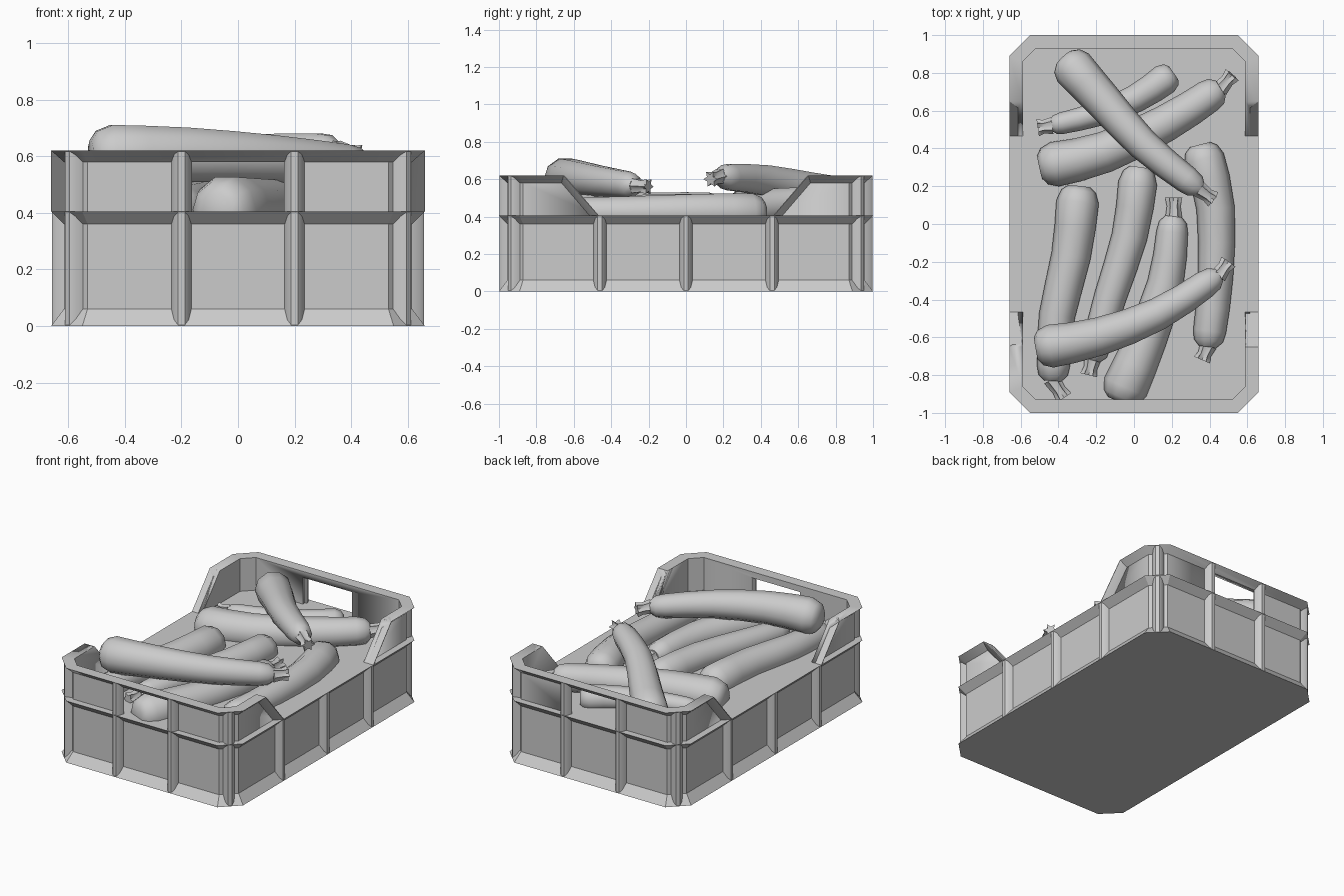
import bpy, bmesh, math
from mathutils import Vector

if "Cube" in bpy.data.objects:
    bpy.data.objects.remove(bpy.data.objects["Cube"], do_unlink=True)

GREY = (0.6, 0.6, 0.6, 1)
mat = bpy.data.materials.new("plain grey")
mat.use_nodes = True
mat.diffuse_color = GREY
mat.node_tree.nodes["Principled BSDF"].inputs["Base Color"].default_value = GREY

HX, HY, CH = 0.66, 1.0, 0.11      # crate half sizes and corner chamfer
MID, TOP = 0.405, 0.62            # heights of the two rims
RECESS, WALL = 0.045, 0.072       # depth of wall panels and of the inner face


def finish(bm, name, angle=30):
    bmesh.ops.recalc_face_normals(bm, faces=bm.faces)
    mesh = bpy.data.meshes.new(name)
    bm.to_mesh(mesh)
    bm.free()
    ob = bpy.data.objects.new(name, mesh)
    bpy.context.collection.objects.link(ob)
    mesh.materials.append(mat)
    bpy.ops.object.select_all(action='DESELECT')
    ob.select_set(True)
    bpy.context.view_layer.objects.active = ob
    bpy.ops.object.shade_smooth_by_angle(angle=math.radians(angle))
    return ob


def loft(bm, rings, caps=True, closed=False):
    """Skin a list of equal-length rings of points."""
    loops = [[bm.verts.new(p) for p in ring] for ring in rings]
    pairs = list(zip(loops, loops[1:]))
    if closed:
        pairs.append((loops[-1], loops[0]))
    for a, b in pairs:
        n = len(a)
        for i in range(n):
            bm.faces.new((a[i], a[(i + 1) % n], b[(i + 1) % n], b[i]))
    if caps and not closed:
        bm.faces.new(loops[0])
        bm.faces.new(loops[-1])


def outline(inset, z):
    """Chamfered rectangle, inset evenly from the outer rim."""
    x, y = HX - inset, HY - inset
    c = CH - inset * (2 - math.sqrt(2))
    quarter = [(x, y - c), (x - c, y)]
    pts = quarter + [(-a, b) for a, b in reversed(quarter)]
    pts += [(-a, -b) for a, b in pts]
    return [Vector((a, b, z)) for a, b in pts]


def cut(ob, size_rings, name):
    bm = bmesh.new()
    loft(bm, size_rings)
    cutter = finish(bm, name)
    cutter.hide_render = True
    mod = ob.modifiers.new(name, 'BOOLEAN')
    mod.operation, mod.solver, mod.object = 'DIFFERENCE', 'EXACT', cutter
    bpy.context.view_layer.objects.active = ob
    bpy.ops.object.modifier_apply(modifier=name)
    bpy.data.objects.remove(cutter, do_unlink=True)


# Lower crate: solid tray with flared foot and flared rim
bm = bmesh.new()
loft(bm, [outline(0, 0), outline(RECESS, 0.06), outline(RECESS, 0.36), outline(0, MID)])
finish(bm, "crate_base")

# Upper crate wall: ring with flared rim, sides cut away by a wedge
bm = bmesh.new()
loft(bm, [outline(WALL, MID), outline(RECESS, MID), outline(RECESS, 0.58),
          outline(0, TOP), outline(WALL, TOP)], closed=True)
upper = finish(bm, "crate_upper_wall")
SLOPE = (0.65 - 0.465) / (TOP - MID)
lo, hi = MID - 0.1, TOP + 0.1
ylo, yhi = 0.465 - 0.1 * SLOPE, 0.65 + 0.1 * SLOPE
wedge = [(-ylo, lo), (ylo, lo), (yhi, hi), (-yhi, hi)]
cut(upper, [[(x, y, z) for y, z in wedge] for x in (-1, 1)], "side_cutter")
hole = [(-0.178, MID - 0.1), (0.178, MID - 0.1), (0.178, 0.58), (-0.178, 0.58)]
cut(upper, [[(x, y, z) for x, z in hole] for y in (-2, 2)], "window_cutter")

# Sloping edge strips, tapering back to the recessed wall
bm = bmesh.new()
for sx in (-1, 1):
    for sy in (-1, 1):
        def strip(x, w):
            pts = [(0.465, MID), (0.465 + w, MID), (0.65 + w, TOP), (0.65, TOP)]
            return [(sx * x, sy * y, z) for y, z in pts]
        loft(bm, [strip(HX - WALL, 0.06), strip(HX - RECESS, 0.05), strip(HX, 0.005)])
finish(bm, "slope_strips")


# Ribs: rounded uprights clipped between the flares
def rib(bm, pos, out, z0, z1):
    out = Vector(out).normalized()
    side = Vector((-out.y, out.x, 0))
    pos = Vector(pos)
    prof = [(-0.037, -0.05), (-0.026, -0.017), (-0.012, -0.003),
            (0.012, -0.003), (0.026, -0.017), (0.037, -0.05)]
    loft(bm, [[pos + side * s + out * d + Vector((0, 0, z)) for s, d in prof]
              for z in (z0, z1)])


bm = bmesh.new()
corner = (HX - CH / 2, HY - CH / 2)
for z0, z1 in ((0.003, MID - 0.003), (MID, TOP - 0.003)):
    for s in (-1, 1):
        for x in (-0.2, 0.2):
            rib(bm, (x, s * HY, 0), (0, s, 0), z0, z1)
        for t in (-1, 1):
            rib(bm, (s * corner[0], t * corner[1], 0), (s, t, 0), z0, z1)
        if z0 < 0.1:
            for y in (-0.46, 0, 0.46):
                rib(bm, (s * HX, y, 0), (s, 0, 0), z0, z1)
finish(bm, "crate_ribs", 35)


# Vegetables: bent tapered bodies with a star-ended stalk
def spline(pts, t):
    """Catmull-Rom point at t in 0..1 through pts."""
    ext = [2 * pts[0] - pts[1]] + pts + [2 * pts[-1] - pts[-2]]
    f = t * (len(pts) - 1)
    i = min(int(f), len(pts) - 2)
    u = f - i
    a, b, c, d = ext[i:i + 4]
    return 0.5 * (2 * b + (c - a) * u + (2 * a - 5 * b + 4 * c - d) * u ** 2
                  + (3 * b - a - 3 * c + d) * u ** 3)


def circle(centre, direction, radii):
    d = direction.normalized()
    u = d.cross(Vector((0, 0, 1))).normalized()
    v = u.cross(d)
    n = len(radii)
    return [centre + (u * math.cos(2 * math.pi * i / n) + v * math.sin(2 * math.pi * i / n)) * r
            for i, r in enumerate(radii)]


def courgette(name, r0, r1, path, tip):
    pts = [Vector(p) for p in path]
    tip = Vector(tip)
    steps = [(0, 0.5), (0.025, 0.8), (0.08, 1), (0.2, 1), (0.35, 1), (0.5, 1),
             (0.65, 1), (0.8, 1), (0.92, 1), (0.97, 0.9), (1, 0.55)]
    rings = []
    for t, k in steps:
        aim = spline(pts, min(t + 0.02, 1)) - spline(pts, max(t - 0.02, 0))
        rings.append(circle(spline(pts, t), aim, [k * (r0 + (r1 - r0) * t)] * 10))
    bm = bmesh.new()
    loft(bm, rings)
    neck = pts[-1]
    aim = tip - neck
    loft(bm, [circle(neck - aim * 0.1, aim, [0.045, 0.034] * 6),
              circle(neck + aim * 0.55, aim, [0.036, 0.025] * 6),
              circle(tip, aim, [0.046, 0.024] * 6)])
    finish(bm, name, 40)


courgette("courgette_back_top", 0.115, 0.07,
          [(-0.37, 0.88, 0.49), (-0.17, 0.66, 0.54), (0.06, 0.41, 0.595), (0.35, 0.18, 0.615)],
          (0.42, 0.13, 0.6))
courgette("courgette_front_top", 0.118, 0.07,
          [(-0.52, -0.66, 0.6), (-0.2, -0.6, 0.605), (0.14, -0.47, 0.59), (0.45, -0.27, 0.565)],
          (0.5, -0.2, 0.56))
courgette("courgette_back_wide", 0.122, 0.085,
          [(-0.5, 0.3, 0.43), (-0.17, 0.375, 0.44), (0.18, 0.54, 0.46), (0.46, 0.72, 0.48)],
          (0.52, 0.79, 0.49))
courgette("courgette_back_thin", 0.085, 0.055,
          [(0.21, 0.8, 0.44), (0.02, 0.67, 0.44), (-0.2, 0.58, 0.44), (-0.44, 0.52, 0.44)],
          (-0.51, 0.51, 0.44))
courgette("courgette_left", 0.115, 0.085,
          [(-0.29, 0.2, 0.42), (-0.33, -0.15, 0.43), (-0.41, -0.5, 0.43), (-0.43, -0.83, 0.42)],
          (-0.37, -0.92, 0.42))
courgette("courgette_middle", 0.105, 0.075,
          [(0.03, 0.3, 0.42), (-0.02, -0.05, 0.43), (-0.13, -0.4, 0.43), (-0.22, -0.72, 0.42)],
          (-0.24, -0.8, 0.42))
courgette("courgette_centre", 0.125, 0.08,
          [(-0.08, -0.94, 0.41), (0.06, -0.62, 0.415), (0.17, -0.3, 0.42), (0.21, 0.04, 0.42)],
          (0.21, 0.14, 0.42))
courgette("courgette_right", 0.11, 0.085,
          [(0.35, 0.42, 0.42), (0.43, 0.1, 0.425), (0.43, -0.3, 0.42), (0.39, -0.65, 0.42)],
          (0.36, -0.72, 0.42))
